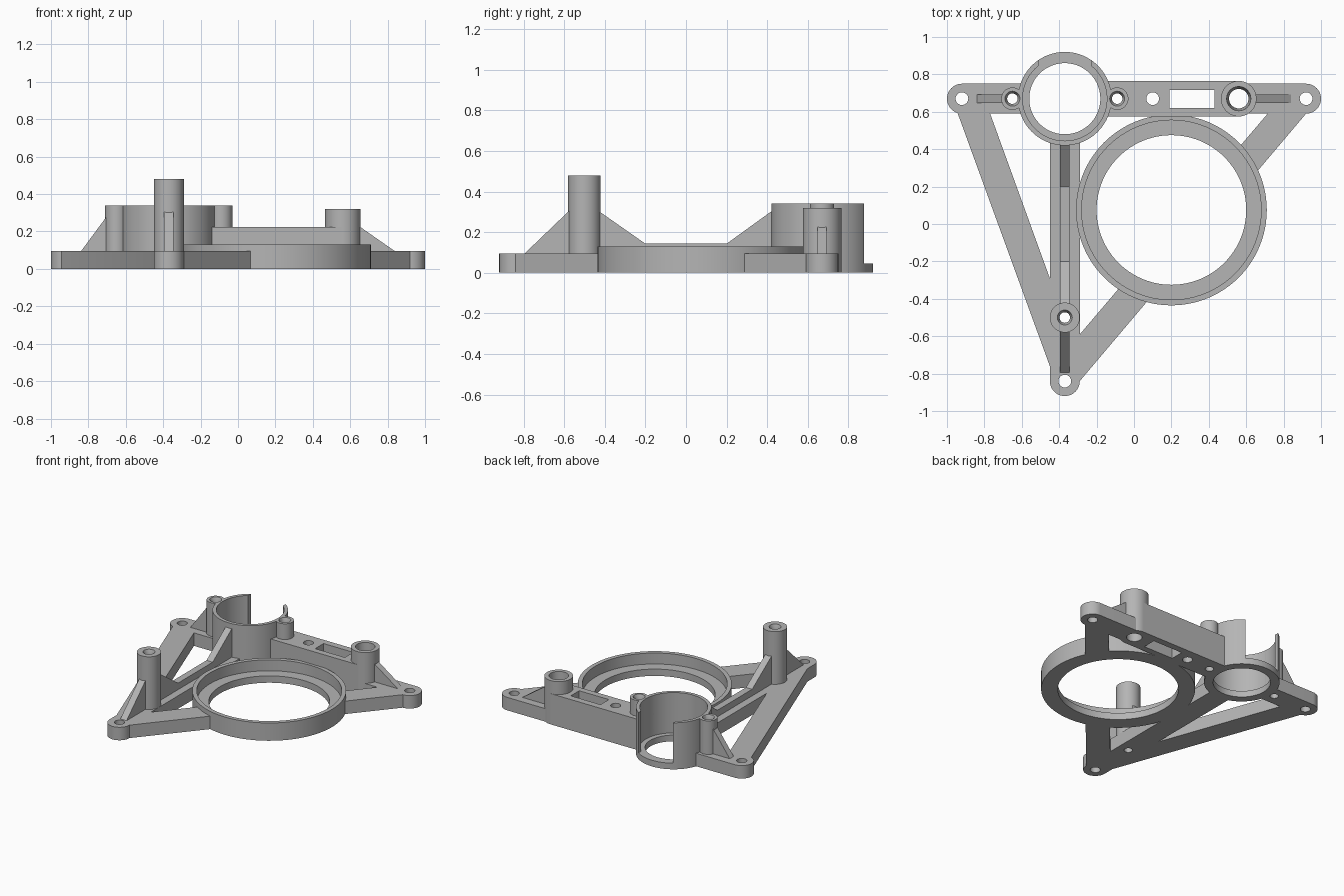
import bpy, bmesh, math
from mathutils import Vector

if "Cube" in bpy.data.objects:
    bpy.data.objects.remove(bpy.data.objects["Cube"], do_unlink=True)

grey = bpy.data.materials.new("plain_grey")
grey.use_nodes = True
colour = (0.46, 0.46, 0.46, 1)
grey.diffuse_color = colour
grey.node_tree.nodes["Principled BSDF"].inputs["Base Color"].default_value = colour

scene_col = bpy.context.scene.collection
cutters = bpy.data.collections.new("cutters")
scene_col.children.link(cutters)


def add(name, bm, col=scene_col):
    bmesh.ops.recalc_face_normals(bm, faces=bm.faces)
    mesh = bpy.data.meshes.new(name)
    bm.to_mesh(mesh)
    bm.free()
    mesh.materials.append(grey)
    ob = bpy.data.objects.new(name, mesh)
    col.objects.link(ob)
    return ob


def cylinder(name, at, r, z0, z1, top_r=None, segs=48, col=scene_col):
    bm = bmesh.new()
    bmesh.ops.create_cone(bm, cap_ends=True, segments=segs, radius1=r,
                          radius2=r if top_r is None else top_r, depth=z1 - z0)
    bmesh.ops.translate(bm, verts=bm.verts, vec=(at[0], at[1], (z0 + z1) / 2))
    return add(name, bm, col)


def prism(name, points, offset, col=scene_col):
    """Extrude a flat outline of 3D points along an offset."""
    bm = bmesh.new()
    face = bm.faces.new([bm.verts.new(p) for p in points])
    ext = bmesh.ops.extrude_face_region(bm, geom=[face])
    moved = [g for g in ext["geom"] if isinstance(g, bmesh.types.BMVert)]
    bmesh.ops.translate(bm, verts=moved, vec=Vector(offset))
    return add(name, bm, col)


def plate(name, outline, z0, z1, col=scene_col):
    return prism(name, [(x, y, z0) for x, y in outline], (0, 0, z1 - z0), col)


def box(name, x0, x1, y0, y1, z0, z1, col=scene_col):
    return plate(name, [(x0, y0), (x1, y0), (x1, y1), (x0, y1)], z0, z1, col)


def boolean(ob, operation, target=None):
    mod = ob.modifiers.new("bool", 'BOOLEAN')
    mod.operation = operation
    mod.solver = 'EXACT'
    if target:
        mod.object = target
    else:
        mod.operand_type = 'COLLECTION'
        mod.collection = cutters
    bpy.context.view_layer.objects.active = ob
    bpy.ops.object.modifier_apply(modifier=mod.name)


# Key positions
BASE = 0.095
row = 0.67
big, small = (0.2, 0.075), (-0.37, row)
ears = [(-0.92, row), (0.92, row), (-0.37, -0.84)]
post, tall_boss = (-0.37, -0.5), (0.56, row)
side_bosses = [(-0.65, row), (-0.09, row)]

# Triangular base frame: struts merged with rounded ears
frame = box("base_frame", -0.92, 0.92, row - 0.08, row + 0.08, 0, BASE)
pieces = [
    plate("left_strut", [(-0.953, 0.62), (-0.78, 0.62), (-0.45, -0.29),
                         (-0.37, -0.51), (-0.37, -0.78), (-0.45, -0.76)], 0, BASE),
    plate("right_strut", [(-0.29, -0.84), (0.92, 0.59), (0.92, 0.6),
                          (0.723, 0.6), (-0.29, -0.59)], 0, BASE),
    box("spine_strut", -0.45, -0.29, -0.84, 0.5, 0, BASE),
] + [cylinder("ear", e, 0.08, 0, BASE) for e in ears]
for piece in pieces:
    boolean(frame, 'UNION', piece)
    bpy.data.objects.remove(piece, do_unlink=True)

# Rings, rear bar, bosses and post
parts = [
    frame,
    cylinder("large_ring", big, 0.51, 0, 0.13, segs=96),
    cylinder("small_ring", small, 0.25, 0, 0.34, segs=80),
    box("rear_bar", -0.16, 0.56, 0.575, 0.765, 0, 0.225),
    cylinder("tall_boss", tall_boss, 0.095, 0, 0.32),
    cylinder("front_post", post, 0.08, 0, 0.48),
]
for name, at in zip(("right_side_boss", "left_side_boss"), side_bosses):
    parts.append(cylinder(name, at, 0.06, 0, 0.34))

# Bracing ribs, drawn as side profiles
low = 0.08


def rib_x(name, profile):
    return prism(name, [(x, row - 0.023, z) for x, z in profile], (0, 0.046, 0))


def rib_y(name, profile):
    return prism(name, [(-0.395, y, z) for y, z in profile], (0.05, 0, 0))


parts += [
    rib_x("right_rib", [(-0.85, low), (-0.695, low), (-0.695, 0.29)]),
    rib_x("left_rib", [(0.645, low), (0.86, low), (0.645, 0.23)]),
    rib_y("front_rib", [(-0.81, low), (-0.56, low), (-0.56, 0.32)]),
    rib_y("spine_rib", [(-0.45, low), (0.435, low), (0.435, 0.313), (0.2, 0.143),
                        (-0.2, 0.143), (-0.45, 0.318)]),
]

# Bores: through openings with stepped seats
for at, r, seat_r, seat_z, segs in ((big, 0.4, 0.48, 0.05, 96), (small, 0.19, 0.225, 0.045, 80)):
    cylinder("bore", at, r, -0.1, 0.6, segs=segs, col=cutters)
    cylinder("seat", at, seat_r, seat_z, 0.7, segs=segs, col=cutters)

# Rear gap in the small ring and slot in the bar
box("ring_gap", -0.51, -0.23, 0.8, 1, 0.045, 0.5, cutters)
box("bar_slot", 0.19, 0.43, 0.62, 0.717, -0.1, 0.5, cutters)

# Screw holes, some widened at the mouth
for at in ears + [(0.1, row)]:
    cylinder("hole", at, 0.034, -0.1, 0.5, segs=32, col=cutters)
for at, top in [(post, 0.48)] + [(b, 0.34) for b in side_bosses]:
    cylinder("hole", at, 0.028, -0.1, 0.6, segs=32, col=cutters)
    cylinder("mouth", at, 0.028, top - 0.03, top + 0.01, 0.044, segs=32, col=cutters)
cylinder("hole", tall_boss, 0.048, -0.1, 0.4, 0.068, segs=32, col=cutters)

for part in parts:
    boolean(part, 'DIFFERENCE')
for cutter in list(cutters.objects):
    bpy.data.objects.remove(cutter, do_unlink=True)
bpy.data.collections.remove(cutters)

# Smooth round walls, keep edges crisp
bpy.ops.object.select_all(action='DESELECT')
for part in parts:
    part.select_set(True)
bpy.context.view_layer.objects.active = frame
bpy.ops.object.shade_smooth_by_angle(angle=math.radians(30))
